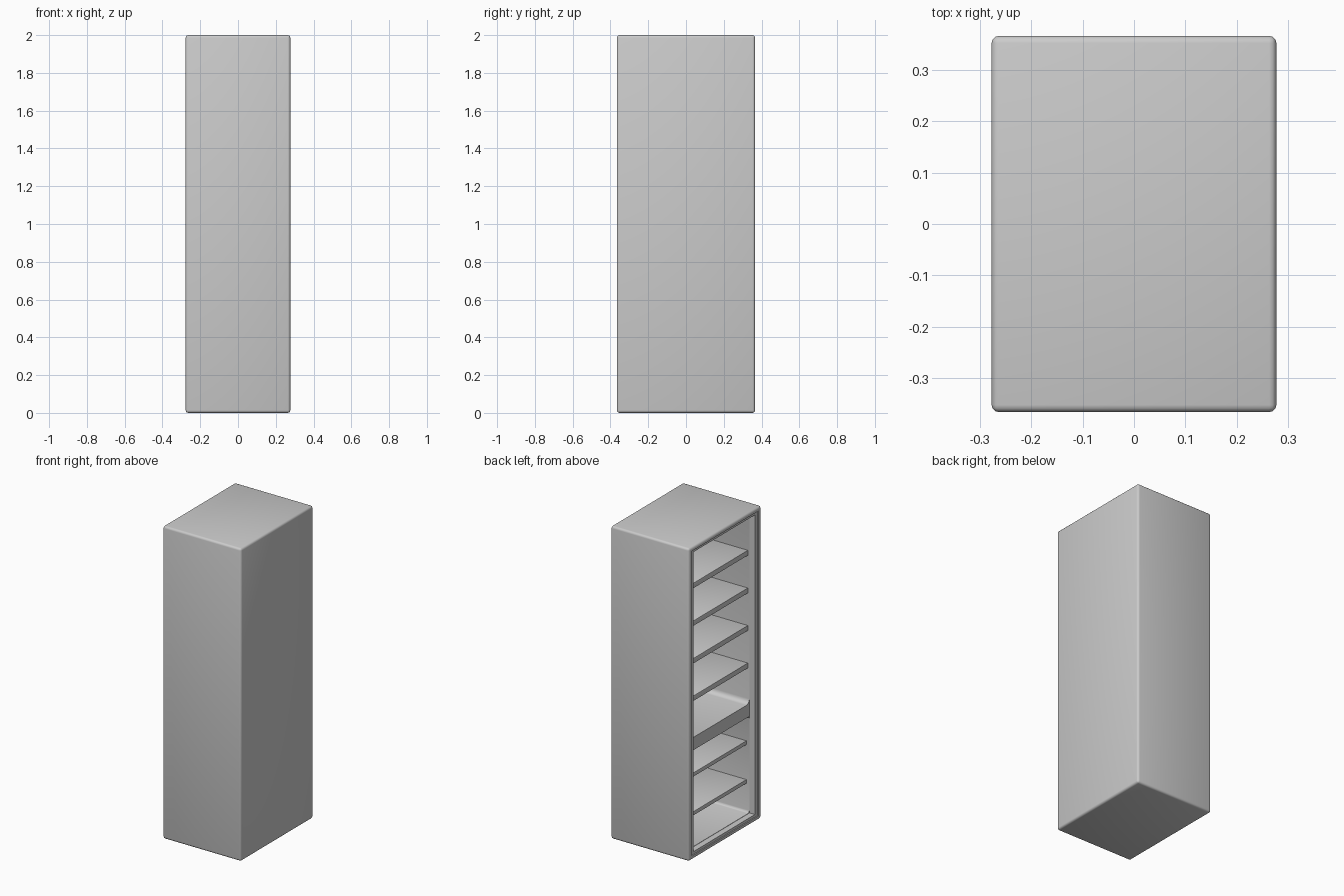
import bpy, bmesh

if "Cube" in bpy.data.objects:
    bpy.data.objects.remove(bpy.data.objects["Cube"])

BACK = 0.20   # inner rear wall of the compartments

def box(name, x, y, z, bevel=0.0, segments=3):
    """Box from (min, max) ranges with optional rounded edges."""
    bm = bmesh.new()
    bmesh.ops.create_cube(bm, size=1)
    for v in bm.verts:
        v.co = [r[0] + (c + 0.5) * (r[1] - r[0]) for c, r in zip(v.co, (x, y, z))]
    if bevel:
        bmesh.ops.bevel(bm, geom=bm.edges[:], offset=bevel, segments=segments,
                        profile=0.5, affect='EDGES')
    mesh = bpy.data.meshes.new(name)
    bm.to_mesh(mesh)
    bm.free()
    ob = bpy.data.objects.new(name, mesh)
    bpy.context.collection.objects.link(ob)
    return ob

def smooth(ob):
    bpy.ops.object.select_all(action='DESELECT')
    ob.select_set(True)
    bpy.context.view_layer.objects.active = ob
    bpy.ops.object.shade_smooth_by_angle(angle=0.6)

# Outer cabinet, open on the -x side
cabinet = box("cabinet", (-0.277, 0.277), (-0.366, 0.366), (0, 2), 0.014)

# Recesses: shallow rim step, door rebate, upper and lower compartments
cutters = [
    box("rim_cutter", (-0.40, -0.270), (-0.335, 0.335), (0.025, 1.975)),
    box("rebate_cutter", (-0.40, -0.232), (-0.311, 0.311), (0.042, 1.958)),
    box("upper_cutter", (-0.272, BACK), (-0.309, 0.309), (0.742, 1.956), 0.03, 4),
    box("lower_cutter", (-0.250, BACK), (-0.309, 0.309), (0.044, 0.66), 0.014),
]
for c in cutters:
    c.hide_render = True
    m = cabinet.modifiers.new(c.name, 'BOOLEAN')
    m.operation = 'DIFFERENCE'
    m.solver = 'EXACT'
    m.object = c
bpy.context.view_layer.objects.active = cabinet
for m in list(cabinet.modifiers):
    bpy.ops.object.modifier_apply(modifier=m.name)
for c in cutters:
    bpy.data.objects.remove(c)
smooth(cabinet)

# Shelves: four above the divider, two below
for i, z in enumerate((0.966, 1.206, 1.446, 1.687)):
    smooth(box(f"upper_shelf_{i + 1}", (-0.222, BACK + 0.001), (-0.31, 0.31), (z, z + 0.033), 0.002, 2))
for i, z in enumerate((0.226, 0.474)):
    smooth(box(f"lower_shelf_{i + 1}", (-0.212, BACK + 0.001), (-0.31, 0.31), (z, z + 0.025), 0.002, 2))
